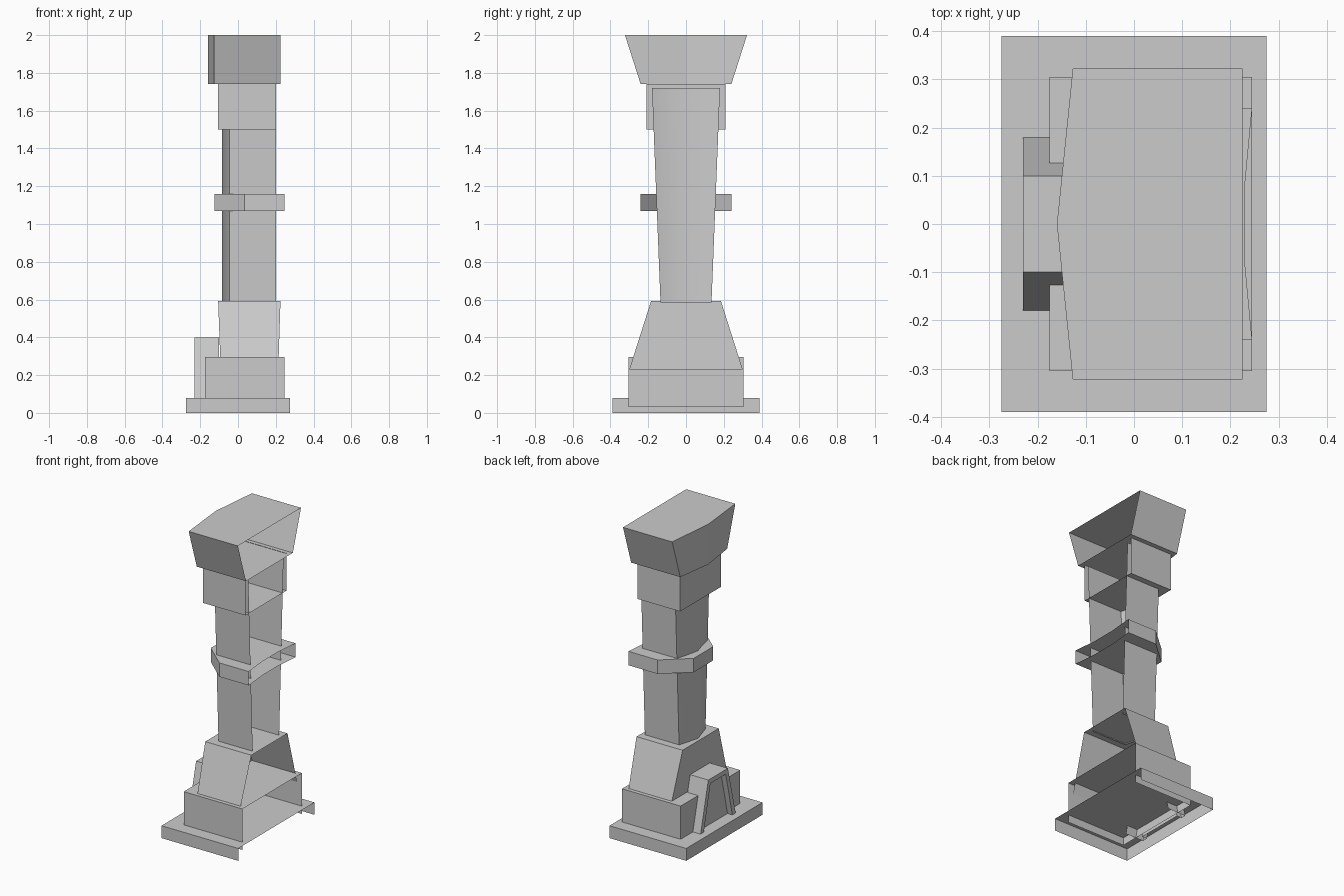
import bpy
import bmesh
import math

if "Cube" in bpy.data.objects:
    bpy.data.objects.remove(bpy.data.objects["Cube"])


def finish(name, bm, smooth=False):
    me = bpy.data.meshes.new(name)
    bm.to_mesh(me)
    bm.free()
    ob = bpy.data.objects.new(name, me)
    bpy.context.collection.objects.link(ob)
    if smooth:
        bpy.ops.object.select_all(action='DESELECT')
        bpy.context.view_layer.objects.active = ob
        ob.select_set(True)
        bpy.ops.object.shade_smooth_by_angle(angle=math.radians(40))
    return ob


def outline(half):
    """Mirror a half profile (y >= 0, listed from +x to -x); open on +x."""
    front = [(x, -y) for x, y in half]
    back = [(x, y) for x, y in reversed(half) if y > 0]
    return front + back


def shell(name, low, high, z0, z1, top=True, bottom=False, notch=(), smooth=False):
    """Walls between two open outlines, with optional caps; the +x side stays open."""
    bm = bmesh.new()
    lo = [bm.verts.new((x, y, z0)) for x, y in outline(low)]
    hi = [bm.verts.new((x, y, z1)) for x, y in outline(high)]
    for i in range(len(lo) - 1):
        bm.faces.new((lo[i], hi[i], hi[i + 1], lo[i + 1]))
    if top:
        bm.faces.new(list(reversed(hi + [bm.verts.new((x, y, z1)) for x, y in notch])))
    if bottom:
        bm.faces.new(lo + [bm.verts.new((x, y, z0)) for x, y in notch])
    return finish(name, bm, smooth)


def box_half(x0, x1, y):
    return [(x1, y), (x0, y)]


# Plinth, lower block and sloping foot
plinth = box_half(-0.275, 0.275, 0.39)
shell("plinth", plinth, plinth, 0, 0.08)
block = box_half(-0.175, 0.245, 0.305)
shell("lower_block", block, block, 0.03, 0.295)
shell("sloping_foot", box_half(-0.092, 0.213, 0.30), box_half(-0.105, 0.225, 0.185),
      0.23, 0.592)

# Column shaft with a shallow ridge along its -x face
shell("shaft", [(0.2, 0.135), (-0.045, 0.135), (-0.085, 0)],
      [(0.2, 0.18), (-0.045, 0.18), (-0.085, 0)], 0.585, 1.72, top=False, smooth=True)

# Faceted band around the shaft
band = [(0.245, 0.24), (0.035, 0.24), (-0.125, 0.10)]
shell("band", band, band, 1.07, 1.16, bottom=True,
      notch=[(0.23, 0.08), (0.23, -0.08)])

# Neck block and flared capital
neck = box_half(-0.105, 0.2, 0.21)
shell("neck", neck, neck, 1.5, 1.742, top=False, bottom=True)
shell("capital", [(0.225, 0.24), (-0.127, 0.24), (-0.16, 0)],
      [(0.225, 0.323), (-0.127, 0.323), (-0.16, 0)], 1.74, 2.0, bottom=True)

# Tapered buttress with a recessed panel on its -x face
bm = bmesh.new()


def trapezoid(x, low_y, high_y, z0, z1):
    pts = ((-low_y, z0), (-high_y, z1), (high_y, z1), (low_y, z0))
    return [bm.verts.new((x, y, z)) for y, z in pts]


loops = [trapezoid(-0.10, 0.192, 0.10, 0.03, 0.40),
         trapezoid(-0.23, 0.192, 0.10, 0.03, 0.40),
         trapezoid(-0.23, 0.158, 0.078, 0.03, 0.37),
         trapezoid(-0.195, 0.158, 0.078, 0.03, 0.37)]
for a, b in zip(loops, loops[1:]):
    for i in range(3):
        bm.faces.new((a[i], a[i + 1], b[i + 1], b[i]))
bm.faces.new(loops[-1])
bmesh.ops.recalc_face_normals(bm, faces=bm.faces)
finish("buttress", bm)
